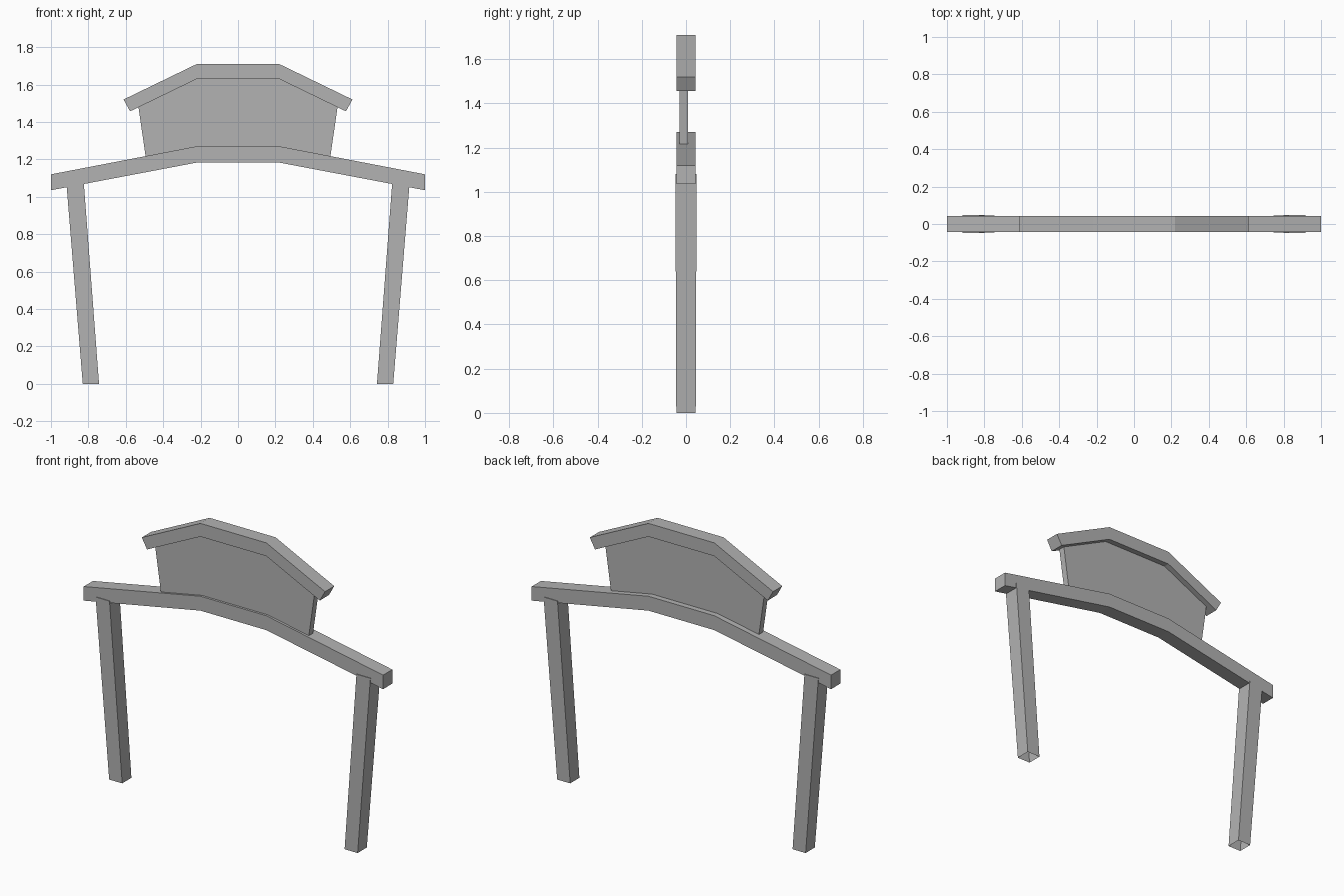
import bpy
import bmesh

cube = bpy.data.objects.get("Cube")
if cube:
    bpy.data.objects.remove(cube, do_unlink=True)

grey = bpy.data.materials.new("plain grey")
grey.use_nodes = True
COLOUR = (0.45, 0.45, 0.45, 1)
grey.diffuse_color = COLOUR
grey.node_tree.nodes["Principled BSDF"].inputs["Base Color"].default_value = COLOUR


def finish(name, bm):
    bmesh.ops.recalc_face_normals(bm, faces=bm.faces)
    mesh = bpy.data.meshes.new(name)
    bm.to_mesh(mesh)
    bm.free()
    mesh.materials.append(grey)
    obj = bpy.data.objects.new(name, mesh)
    bpy.context.collection.objects.link(obj)
    return obj


def mirrored(half):
    """Complete a +x half outline with its reflection."""
    return half + [(-x, z) for x, z in reversed(half)]


def slab(name, outline, front, back):
    """Extrude an x-z outline from y = front to y = back."""
    bm = bmesh.new()
    face = bm.faces.new([bm.verts.new((x, front, z)) for x, z in outline])
    out = bmesh.ops.extrude_face_region(bm, geom=[face], use_keep_orig=True)
    moved = [v for v in out["geom"] if isinstance(v, bmesh.types.BMVert)]
    bmesh.ops.translate(bm, verts=moved, vec=(0, back - front, 0))
    return finish(name, bm)


def bent_bar(name, top, under, depth):
    """Bar that follows a bent line, built from its upper and lower edges."""
    upper = mirrored(top)
    lower = mirrored(under)
    bm = bmesh.new()
    rows = [[bm.verts.new((x, y, z)) for x, z in line]
            for line, y in ((upper, -depth), (upper, depth), (lower, depth), (lower, -depth))]
    for i in range(4):
        a, b = rows[i], rows[(i + 1) % 4]
        for j in range(len(a) - 1):
            bm.faces.new((a[j], a[j + 1], b[j + 1], b[j]))
    for end in (0, -1):
        bm.faces.new([row[end] for row in rows])
    return finish(name, bm)


def leg(name, side):
    """Leaning post, slightly wider at the top, open at the foot."""
    bm = bmesh.new()
    rings = []
    for inner, outer, depth, z in ((0.743, 0.83, 0.044, 0), (0.825, 0.918, 0.048, 1.08)):
        corners = ((inner, -depth), (outer, -depth), (outer, depth), (inner, depth))
        rings.append([bm.verts.new((side * x, y, z)) for x, y in corners])
    low, high = rings
    for i in range(4):
        j = (i + 1) % 4
        bm.faces.new((low[i], low[j], high[j], high[i]))
    bm.faces.new(high)
    return finish(name, bm)


# Posts
leg("left_leg", 1)
leg("right_leg", -1)

# Crossbeam and roof
bent_bar("crossbeam", [(1, 1.12), (0.22, 1.27)], [(1, 1.035), (0.22, 1.183)], 0.044)
bent_bar("roof", [(0.612, 1.52), (0.22, 1.71)], [(0.577, 1.457), (0.22, 1.63)], 0.044)

# Sign panel between crossbeam and roof, set toward the front
slab("panel", mirrored([(0.494, 1.215), (0.532, 1.479), (0.22, 1.632)])
     [:3] + [(-0.22, 1.632), (-0.532, 1.479), (-0.494, 1.215), (-0.22, 1.265), (0.22, 1.265)],
     -0.03, 0.01)
